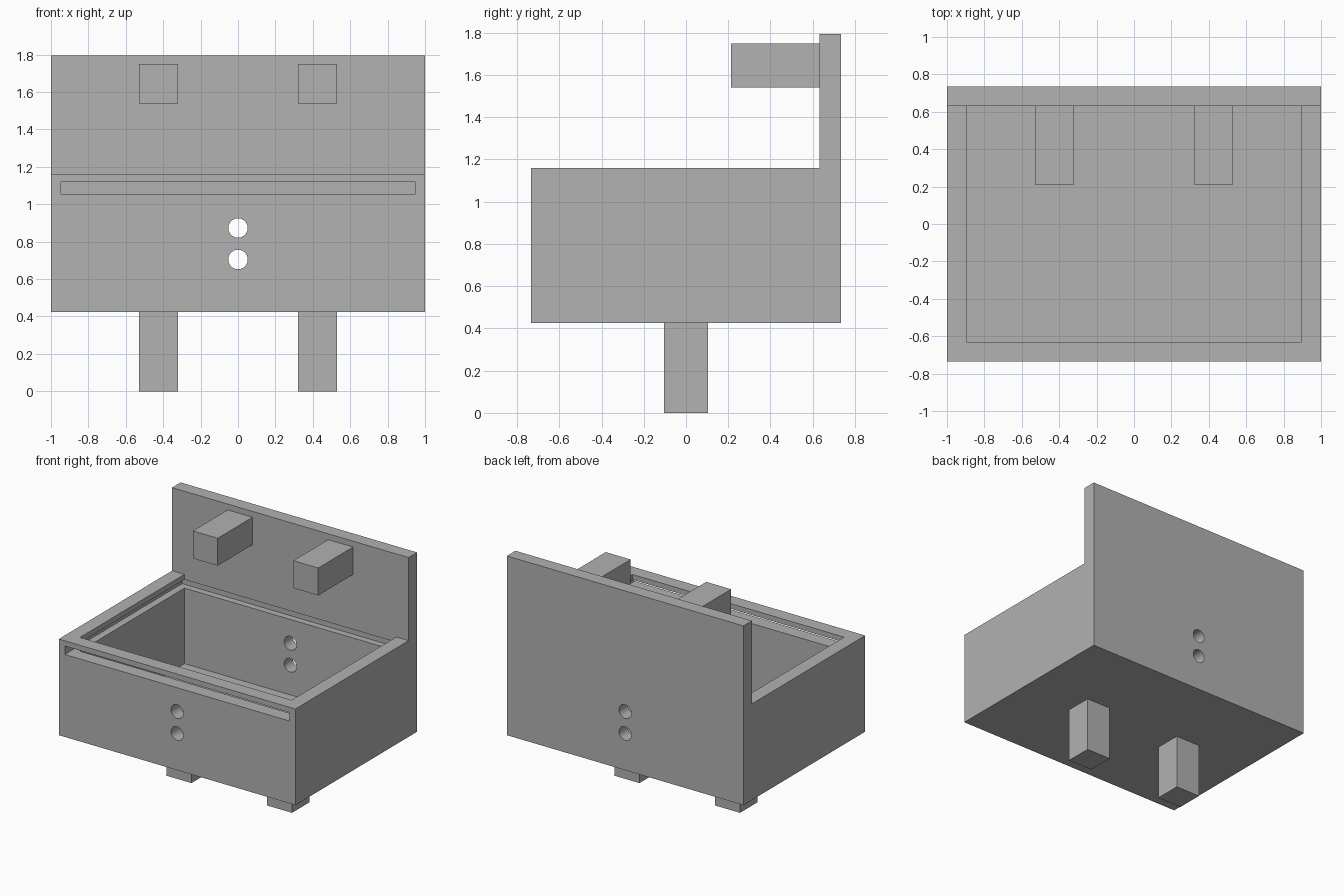
import bpy
import bmesh
from math import radians
from mathutils import Matrix, Vector

cube = bpy.data.objects.get("Cube")
if cube:
    bpy.data.objects.remove(cube, do_unlink=True)

grey = bpy.data.materials.new("plain grey")
grey.use_nodes = True
colour = (0.445, 0.445, 0.445, 1)
grey.diffuse_color = colour
grey.node_tree.nodes["Principled BSDF"].inputs["Base Color"].default_value = colour


def finish(name, bm):
    bmesh.ops.recalc_face_normals(bm, faces=bm.faces)
    mesh = bpy.data.meshes.new(name)
    bm.to_mesh(mesh)
    bm.free()
    mesh.materials.append(grey)
    obj = bpy.data.objects.new(name, mesh)
    bpy.context.collection.objects.link(obj)
    return obj


def box(name, low, high):
    low, high = Vector(low), Vector(high)
    bm = bmesh.new()
    bmesh.ops.create_cube(bm, size=1, matrix=Matrix.Translation((low + high) / 2)
                          @ Matrix.Diagonal((*(high - low), 1)))
    return finish(name, bm)


def hole(name, z):
    bm = bmesh.new()
    bmesh.ops.create_cone(bm, cap_ends=True, segments=48, radius1=0.052,
                          radius2=0.052, depth=2,
                          matrix=Matrix.Translation((0, 0, z))
                          @ Matrix.Rotation(radians(90), 4, "X"))
    return finish(name, bm)


# Main sizes
DEPTH, BASE, RIM, TOP, PANEL = 0.735, 0.425, 1.16, 1.795, 0.632

# Body: an L-shaped side profile swept across the width
bm = bmesh.new()
profile = [(-DEPTH, BASE), (DEPTH, BASE), (DEPTH, TOP),
           (PANEL, TOP), (PANEL, RIM), (-DEPTH, RIM)]
face = bm.faces.new([bm.verts.new((-1, y, z)) for y, z in profile])
swept = bmesh.ops.extrude_face_region(bm, geom=[face])["geom"]
bmesh.ops.translate(bm, vec=(2, 0, 0),
                    verts=[v for v in swept if isinstance(v, bmesh.types.BMVert)])
body = finish("box_with_back_panel", bm)

# Hollow, lid slot (open at the front, grooved on the other sides), round holes
cutters = [
    box("hollow_cutter", (-0.895, -0.63, 0.478), (0.895, PANEL, 1.3)),
    box("slot_cutter", (-0.95, -0.9, 1.055), (0.95, 0.683, 1.12)),
    hole("upper_hole_cutter", 0.873),
    hole("lower_hole_cutter", 0.705),
]
bpy.context.view_layer.objects.active = body
for cutter in cutters:
    cutter.hide_render = True
    cut = body.modifiers.new(cutter.name, "BOOLEAN")
    cut.operation = "DIFFERENCE"
    cut.solver = "EXACT"
    cut.object = cutter
    bpy.ops.object.modifier_apply(modifier=cut.name)
    bpy.data.objects.remove(cutter, do_unlink=True)

bpy.ops.object.select_all(action="DESELECT")
body.select_set(True)
bpy.ops.object.shade_smooth_by_angle(angle=radians(30))

# Legs under the box and pegs on the back panel
for side, x in (("right", -0.425), ("left", 0.425)):
    box(side + "_leg", (x - 0.105, -0.105, 0), (x + 0.105, 0.105, BASE))
    box(side + "_peg", (x - 0.105, 0.212, 1.54), (x + 0.105, PANEL, 1.75))
